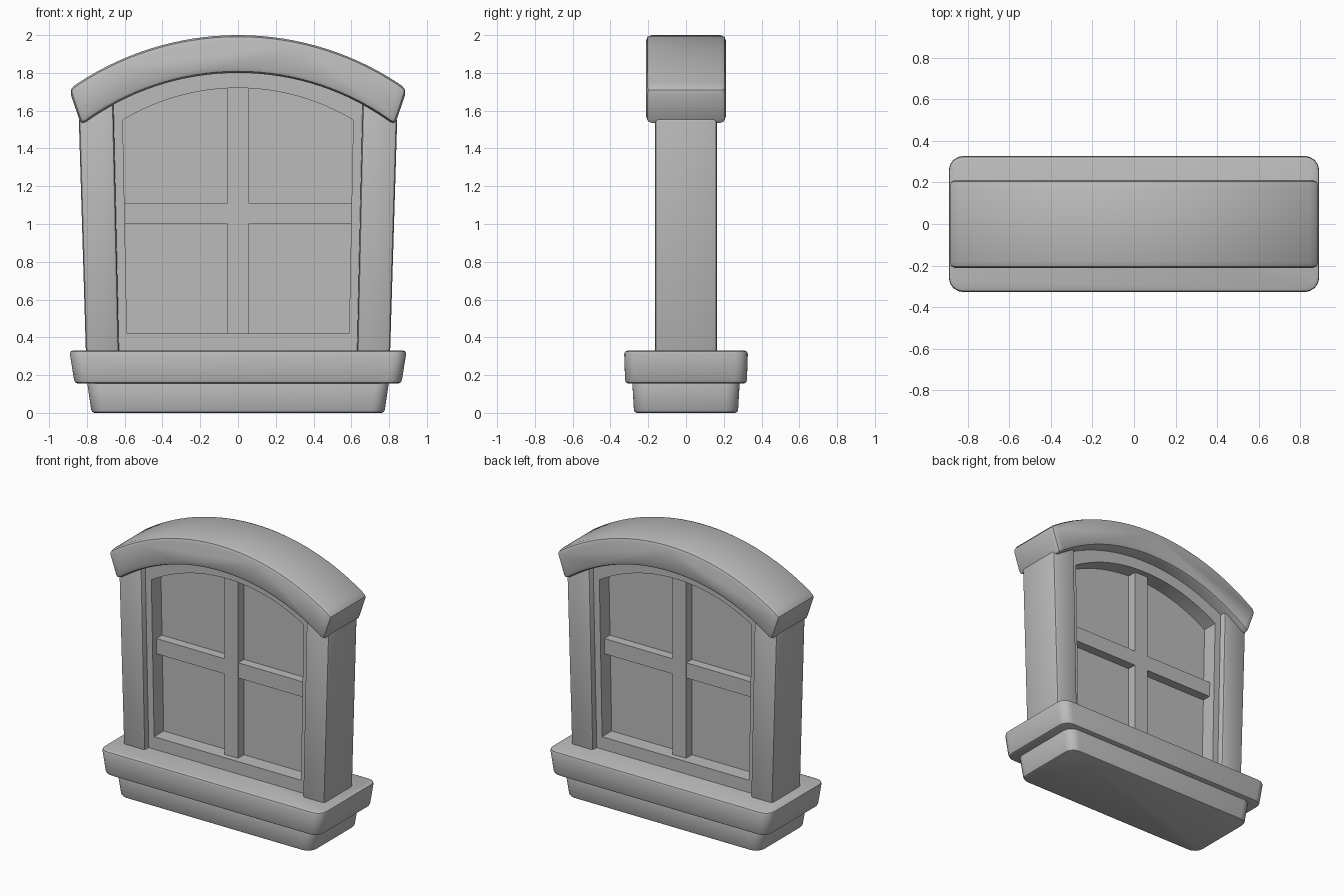
import bpy, bmesh, math

cube = bpy.data.objects.get("Cube")
if cube:
    bpy.data.objects.remove(cube, do_unlink=True)

stone = bpy.data.materials.new("plain grey")
stone.use_nodes = True
GREY = (0.5, 0.5, 0.5, 1)
stone.diffuse_color = GREY
stone.node_tree.nodes["Principled BSDF"].inputs["Base Color"].default_value = GREY


def finish(name, bm, bevel=0.0, segments=2):
    """Round the hard edges and turn the mesh into a shaded object."""
    bmesh.ops.recalc_face_normals(bm, faces=bm.faces)
    if bevel:
        hard = [e for e in bm.edges if e.calc_face_angle(0) > math.radians(30)]
        bmesh.ops.bevel(bm, geom=hard, offset=bevel, segments=segments,
                        profile=0.5, affect='EDGES', clamp_overlap=True)
    mesh = bpy.data.meshes.new(name)
    bm.to_mesh(mesh)
    bm.free()
    mesh.materials.append(stone)
    obj = bpy.data.objects.new(name, mesh)
    bpy.context.collection.objects.link(obj)
    bpy.ops.object.select_all(action='DESELECT')
    obj.select_set(True)
    bpy.context.view_layer.objects.active = obj
    bpy.ops.object.shade_smooth_by_angle(angle=math.radians(35))
    return obj


def prism(name, outline, depth, bevel=0.0):
    """Extrude an (x, z) outline to both sides of the middle plane."""
    bm = bmesh.new()
    front = [bm.verts.new((x, -depth, z)) for x, z in outline]
    back = [bm.verts.new((x, depth, z)) for x, z in outline]
    bm.faces.new(front)
    bm.faces.new(back[::-1])
    for i in range(len(front)):
        j = (i + 1) % len(front)
        bm.faces.new((front[i], back[i], back[j], front[j]))
    return finish(name, bm, bevel)


def slab(name, z0, z1, bottom, top, corner, bevel):
    """Tapered block with rounded corners in plan."""
    bm = bmesh.new()
    bmesh.ops.create_cube(bm, size=2)
    for v in bm.verts:
        hx, hy = top if v.co.z > 0 else bottom
        v.co = (v.co.x * hx, v.co.y * hy, z1 if v.co.z > 0 else z0)
    upright = [e for e in bm.edges if abs(e.verts[0].co.z - e.verts[1].co.z) > 0.01]
    bmesh.ops.bevel(bm, geom=upright, offset=corner, segments=4,
                    profile=0.5, affect='EDGES')
    return finish(name, bm, bevel)


def arc(half, apex, radius, n=24):
    """Points of a shallow arch from right to left."""
    a = math.asin(half / radius)
    return [(radius * math.sin(t), apex - radius + radius * math.cos(t))
            for t in (a - 2 * a * i / n for i in range(n + 1))]


def arched(half_base, base, half, apex, radius):
    return [(-half_base, base), (half_base, base)] + arc(half, apex, radius)


# Stepped sill
slab("sill_base", 0, 0.17, (0.775, 0.275), (0.80, 0.285), 0.07, 0.015)
slab("sill", 0.155, 0.33, (0.865, 0.322), (0.893, 0.328), 0.07, 0.018)

# Leaning side posts, tops hidden in the arch
for side, label in ((1, "left"), (-1, "right")):
    post = [(0.63, 0.31), (0.805, 0.31), (0.843, 1.56), (0.66, 1.68)]
    prism(label + "_post", [(side * x, z) for x, z in post], 0.165, 0.018)

# Heavy arched hood
hood = arc(0.895, 2.0, 1.54, 32) + arc(0.83, 1.80, 1.38, 32)[::-1]
prism("arched_hood", hood, 0.212, 0.03)

# Inner frame with arched opening
outer = arched(0.66, 0.31, 0.69, 1.84, 1.42)
inner = arched(0.588, 0.42, 0.61, 1.72, 1.18)
bm = bmesh.new()
loops = [[bm.verts.new((x, y, z)) for x, z in pts]
         for pts, y in ((outer, -0.12), (inner, -0.12), (inner, 0.12), (outer, 0.12))]
for k in range(4):
    a, b = loops[k], loops[(k + 1) % 4]
    for i in range(len(a)):
        j = (i + 1) % len(a)
        bm.faces.new((a[i], a[j], b[j], b[i]))
finish("window_frame", bm)

# Pane and crossing bars
prism("pane", arched(0.60, 0.40, 0.63, 1.74, 1.20), 0.01)
for name, hx, z0, z1, depth in (("upright_bar", 0.055, 0.40, 1.75, 0.077),
                                ("cross_bar", 0.615, 1.0, 1.11, 0.075)):
    prism(name, [(-hx, z0), (hx, z0), (hx, z1), (-hx, z1)], depth)
